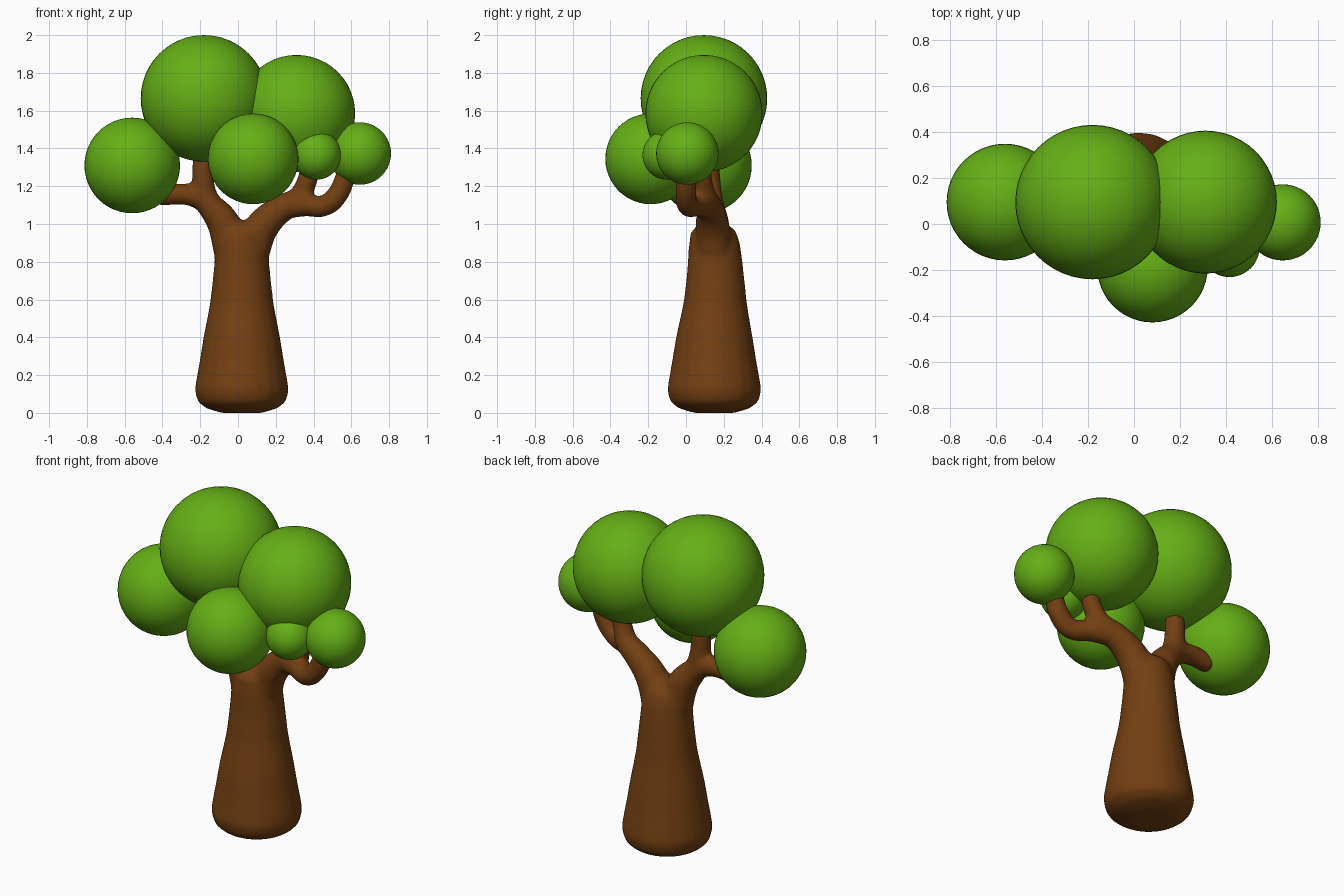
import bpy


def material(name, rgb):
    m = bpy.data.materials.new(name)
    m.diffuse_color = (*rgb, 1)
    return m


bark = material("bark", (0.17, 0.05, 0.006))
leaf = material("leaf", (0.13, 0.43, 0.008))

# Trunk and limbs: x, y, z, radius along each path
limbs = [
    # trunk
    [(0.02, 0.15, 0.0, 0.11), (0.02, 0.15, 0.025, 0.19), (0.02, 0.15, 0.06, 0.235),
     (0.02, 0.15, 0.12, 0.25), (0.02, 0.15, 0.35, 0.212), (0.02, 0.155, 0.6, 0.166),
     (0.02, 0.155, 0.75, 0.15), (0.02, 0.15, 0.88, 0.138), (0.02, 0.142, 0.96, 0.12),
     (0.02, 0.14, 1.015, 0.06)],
    # left limb
    [(-0.03, 0.15, 0.86, 0.1), (-0.08, 0.14, 1.01, 0.088), (-0.165, 0.13, 1.13, 0.066),
     (-0.185, 0.125, 1.23, 0.058), (-0.185, 0.125, 1.355, 0.056)],
    # left side branch
    [(-0.14, 0.135, 1.1, 0.06), (-0.26, 0.13, 1.155, 0.058), (-0.43, 0.135, 1.147, 0.054)],
    # right limb
    [(0.07, 0.15, 0.86, 0.1), (0.13, 0.14, 0.99, 0.09), (0.235, 0.125, 1.085, 0.074),
     (0.32, 0.105, 1.135, 0.063), (0.355, 0.09, 1.2, 0.055), (0.385, 0.08, 1.295, 0.053)],
    # right outer branch
    [(0.25, 0.115, 1.09, 0.065), (0.36, 0.06, 1.1, 0.06), (0.46, 0.01, 1.097, 0.057),
     (0.53, 0.0, 1.16, 0.057), (0.575, 0.0, 1.27, 0.054)],
]
curve = bpy.data.curves.new("trunk", "CURVE")
curve.dimensions = "3D"
curve.bevel_depth = 1.0
curve.bevel_resolution = 8
curve.resolution_u = 6
curve.use_fill_caps = True
for path in limbs:
    s = curve.splines.new("BEZIER")
    s.bezier_points.add(len(path) - 1)
    for p, (x, y, z, r) in zip(s.bezier_points, path):
        p.co = (x, y, z)
        p.radius = r
        p.handle_left_type = p.handle_right_type = "AUTO"
trunk = bpy.data.objects.new("trunk", curve)
bpy.context.collection.objects.link(trunk)
bpy.context.view_layer.objects.active = trunk
trunk.select_set(True)
bpy.ops.object.convert(target="MESH")
trunk = bpy.context.object
trunk.data.materials.clear()
trunk.data.materials.append(bark)

# Fuse the limbs into one skin and soften the forks
remesh = trunk.modifiers.new("fuse", "REMESH")
remesh.mode = "VOXEL"
remesh.voxel_size = 0.013
remesh.use_smooth_shade = True
smooth = trunk.modifiers.new("soften", "SMOOTH")
smooth.factor = 0.5
smooth.iterations = 14

# Foliage balls: x, y, z, radius
balls = {
    "foliage_top": (-0.18, 0.095, 1.665, 0.335),
    "foliage_right": (0.31, 0.095, 1.585, 0.31),
    "foliage_left": (-0.56, 0.095, 1.31, 0.253),
    "foliage_front": (0.08, -0.187, 1.345, 0.24),
    "foliage_outer": (0.645, 0.007, 1.373, 0.165),
    "foliage_small": (0.415, -0.1, 1.365, 0.13),
}
for name, (x, y, z, r) in balls.items():
    bpy.ops.mesh.primitive_uv_sphere_add(segments=48, ring_count=24, radius=r, location=(x, y, z))
    ball = bpy.context.object
    ball.name = name
    ball.data.materials.append(leaf)
    bpy.ops.object.shade_smooth()
